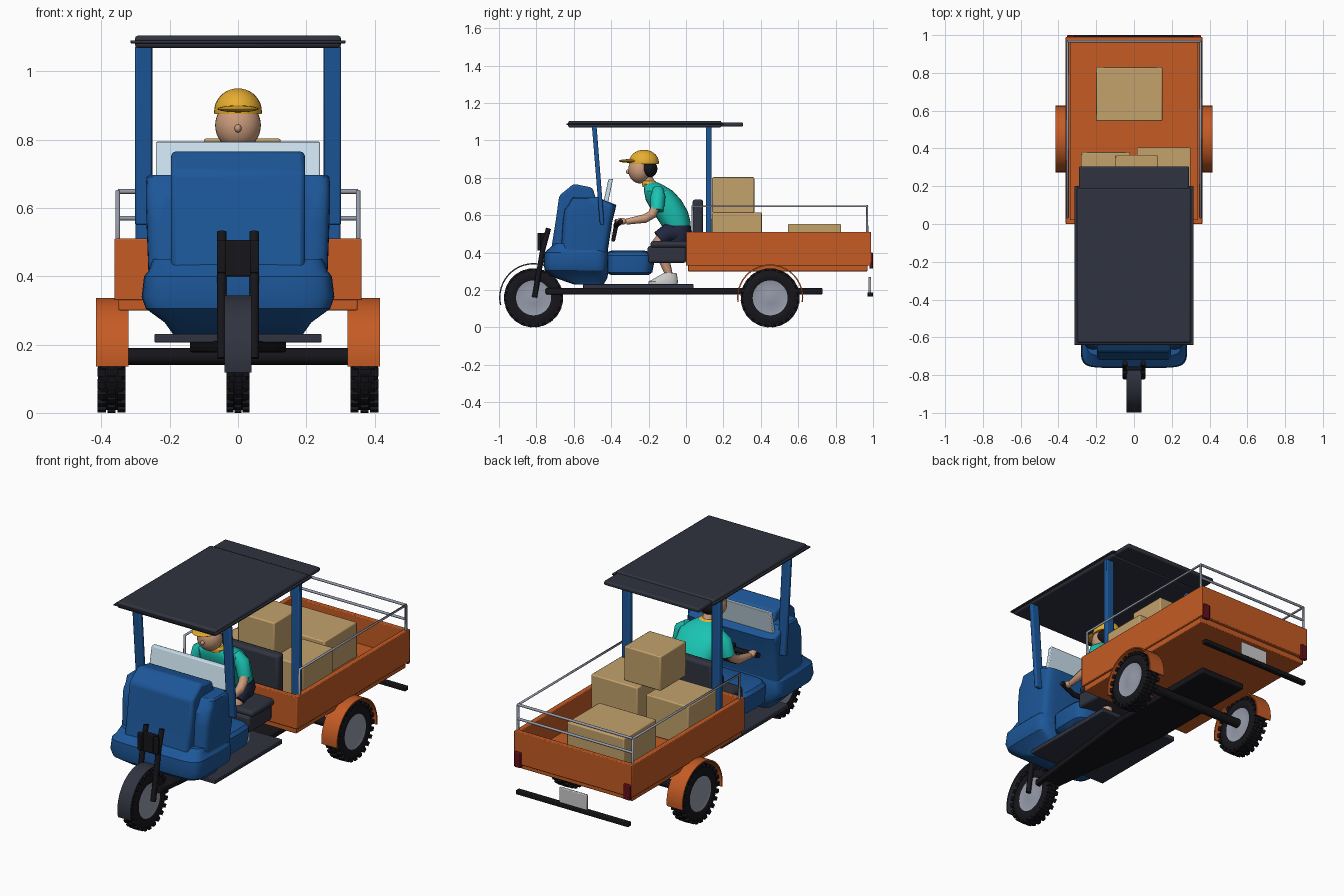
import bpy, bmesh
from math import sin, cos, pi, radians
from mathutils import Matrix, Vector

if "Cube" in bpy.data.objects:
    bpy.data.objects.remove(bpy.data.objects["Cube"])

COL = dict(blue=(.012, .095, .32), orange=(.56, .105, .018), dark=(.03, .033, .05), black=(.008, .008, .011),
           grey=(.3, .33, .4), glass=(.6, .75, .85), card=(.55, .36, .15), skin=(.6, .33, .2),
           teal=(.01, .55, .45), yellow=(.8, .42, .03), navy=(.015, .02, .05), white=(.85, .85, .85), red=(.13, .005, .01))
MATS = {}
for k, c in COL.items():
    MATS[k] = bpy.data.materials.new(k)
    MATS[k].diffuse_color = (*c, 1)


def add(name, bm, col, bevel=0, segs=2):
    bmesh.ops.recalc_face_normals(bm, faces=bm.faces)
    me = bpy.data.meshes.new(name)
    bm.to_mesh(me)
    bm.free()
    me.materials.append(MATS[col])
    ob = bpy.data.objects.new(name, me)
    bpy.context.collection.objects.link(ob)
    if bevel:
        m = ob.modifiers.new("bevel", 'BEVEL')
        m.width, m.segments, m.limit_method = bevel, segs, 'ANGLE'
    return ob


def box(name, x, y, z, col, bevel=.004):
    bm = bmesh.new()
    mid = [(a + b) / 2 for a, b in (x, y, z)]
    bmesh.ops.create_cube(bm, size=1, matrix=Matrix.Translation(mid) @ Matrix.Diagonal((x[1]-x[0], y[1]-y[0], z[1]-z[0], 1)))
    return add(name, bm, col, bevel)


def prism(name, pts, a, b, col, bevel=0, axis='x'):
    """Extrude a yz outline along x, or an xy outline along z."""
    bm = bmesh.new()
    f = (lambda p, t: (t, *p)) if axis == 'x' else (lambda p, t: (*p, t))
    lo, hi = ([bm.verts.new(f(p, t)) for p in pts] for t in (a, b))
    bm.faces.new(lo)
    bm.faces.new(hi)
    for i in range(len(pts)):
        j = (i + 1) % len(pts)
        bm.faces.new((lo[i], lo[j], hi[j], hi[i]))
    return add(name, bm, col, bevel)


def loft(name, secs, col, power=5, n=32, cx=0):
    """Stack rounded sections: (z, half width, y front, y back)."""
    bm = bmesh.new()
    rings = []
    for z, hx, y0, y1 in secs:
        r = []
        for i in range(n):
            c, s = cos(2*pi*i/n), sin(2*pi*i/n)
            px = abs(c)**(2/power) * (1 if c > 0 else -1)
            py = abs(s)**(2/power) * (1 if s > 0 else -1)
            r.append(bm.verts.new((cx + hx*px, (y0+y1)/2 + (y1-y0)/2*py, z)))
        rings.append(r)
    for a, b in zip(rings, rings[1:]):
        for i in range(n):
            bm.faces.new((a[i], a[(i+1) % n], b[(i+1) % n], b[i]))
    bm.faces.new(rings[0])
    bm.faces.new(rings[-1])
    return add(name, bm, col)


def tube(name, pts, r, col, radii=None, res=4):
    cu = bpy.data.curves.new(name, 'CURVE')
    cu.dimensions, cu.bevel_depth, cu.bevel_resolution, cu.use_fill_caps = '3D', r, res, True
    sp = cu.splines.new('POLY')
    sp.points.add(len(pts) - 1)
    for i, p in enumerate(pts):
        sp.points[i].co = (*p, 1)
        sp.points[i].radius = radii[i] / r if radii else 1
    cu.materials.append(MATS[col])
    ob = bpy.data.objects.new(name, cu)
    bpy.context.collection.objects.link(ob)
    return ob


def ball(name, c, s, col, cut=None):
    """Ellipsoid, optionally keeping only the part above height cut."""
    bm = bmesh.new()
    bmesh.ops.create_uvsphere(bm, u_segments=28, v_segments=18, radius=1, matrix=Matrix.Translation(c) @ Matrix.Diagonal((*s, 1)))
    if cut is not None:
        bmesh.ops.bisect_plane(bm, geom=bm.verts[:] + bm.edges[:] + bm.faces[:], plane_co=(0, 0, cut), plane_no=(0, 0, 1), clear_inner=True)
        bmesh.ops.holes_fill(bm, edges=bm.edges)
    return add(name, bm, col)


def lathe(name, prof, c, col, n=40):
    """Revolve (x, radius) points around an x axis through c."""
    bm = bmesh.new()
    vs = [bm.verts.new((c[0]+x, c[1], c[2]+r)) for x, r in prof]
    es = [bm.edges.new(p) for p in zip(vs, vs[1:])]
    bmesh.ops.spin(bm, geom=vs + es, cent=c, axis=(1, 0, 0), angle=2*pi, steps=n, use_duplicate=False)
    bmesh.ops.remove_doubles(bm, verts=bm.verts, dist=1e-5)
    return add(name, bm, col)


def wheel(name, x, y, w):
    c = Vector((x, y, .158))
    lathe(name + "_tyre", [(-w*.8, .09), (-w, .105), (-w, .13), (-w*.75, .148), (0, .151), (w*.75, .148),
                           (w, .13), (w, .105), (w*.8, .09), (-w*.8, .09)], c, 'black')
    lathe(name + "_hub", [(-w*.85, 0), (-w*.85, .03), (-w*.65, .06), (-w*.85, .094), (w*.85, .094),
                          (w*.65, .06), (w*.85, .03), (w*.85, 0)], c, 'grey')
    bm = bmesh.new()
    for i in range(24):
        for s in (-1, 0, 1):
            rot = Matrix.Rotation(2*pi*(i + (.5 if s == 0 else 0))/24, 4, 'X')
            bmesh.ops.create_cube(bm, size=1, matrix=Matrix.Translation(c) @ rot @ Matrix.Translation((s*w*.72, 0, .147 if s else .15))
                                  @ Matrix.Diagonal((w*.6, .021, .02 if s else .016, 1)))
    add(name + "_tread", bm, 'black')


def fender(name, x0, x1, y, r, a0, a1, col):
    ang = [radians(a0 + (a1-a0)*i/24) for i in range(25)]
    pts = [(y + r*cos(a), .16 + r*sin(a)) for a in ang] + [(y + (r-.007)*cos(a), .16 + (r-.007)*sin(a)) for a in reversed(ang)]
    prism(name, pts, x0, x1, col)


# wheels, fenders and chassis
wheel("front_wheel", 0, -.815, .033)
fender("front_fender", -.04, .04, -.815, .184, 70, 193, 'dark')
prism("chassis_plate", [(-.05, -.75), (.05, -.75), (.14, .05), (.14, .73), (-.14, .73), (-.14, .05)], .177, .21, 'black', .005, 'z')
box("footboard", (-.245, .245), (-.55, .04), (.206, .231), 'dark')
tube("rear_axle", [(-.37, .45, .165), (.37, .45, .165)], .025, 'black')
box("rear_bumper", (-.345, .345), (.97, 1), (.165, .188), 'black')
box("number_plate", (-.085, .085), (.975, .99), (.185, .27), 'white')

# cargo bed as an open tub
box("bed_floor", (-.35, .35), (.01, .97), (.3, .36), 'orange')
for s in (-1, 1):
    side = "right" if s > 0 else "left"
    def span(a, b):
        return tuple(sorted((s*a, s*b)))
    box(side + "_bed_wall", span(.335, .362), (0, .99), (.33, .51), 'orange')
    wheel(side + "_rear_wheel", s*.37, .45, .04)
    fender(side + "_rear_fender", *span(.32, .416), .45, .177, -8, 188, 'orange')
    box(side + "_tail_light", span(.315, .355), (.98, 1), (.315, .4), 'red')
    # cargo rail
    tube(side + "_rail", [(s*.352, .035, .5), (s*.352, .035, .648), (s*.352, .968, .648), (s*.352, .968, .5)], .007, 'grey')
    # roof posts
    prism(side + "_front_post", [(-.46, .55), (-.437, .55), (-.478, 1.075), (-.503, 1.075)], *span(.252, .302), 'blue', .006)
    box(side + "_rear_post", span(.25, .3), (.106, .136), (.36, 1.075), 'blue', .006)
    # fork legs
    tube(side + "_fork_leg", [(s*.048, -.81, .16), (s*.048, -.765, .42), (s*.048, -.735, .53)], .014, 'black')
    box(side + "_fork_bracket", span(.035, .062), (-.795, -.775), (.41, .505), 'black')
box("bed_front_wall", (-.36, .36), (0, .025), (.33, .51), 'orange')
box("bed_tailgate", (-.36, .36), (.965, .99), (.33, .51), 'orange')
for z in (.648, .57):
    tube("rear_rail", [(-.352, .968, z), (.352, .968, z)], .007, 'grey')

# cardboard boxes
box("flat_carton", (-.2, .15), (.545, .83), (.36, .553), 'card', .006)
box("left_carton", (-.28, -.02), (.13, .38), (.36, .58), 'card', .006)
box("right_carton", (.015, .3), (.14, .405), (.36, .615), 'card', .006)
box("top_carton", (-.1, .125), (.14, .365), (.612, .803), 'card', .006)

# front cab bodywork
loft("lower_cowl", [(.23, .19, -.6, -.44), (.265, .215, -.7, -.42), (.305, .27, -.755, -.415), (.34, .282, -.762, -.415),
                    (.40, .275, -.758, -.415), (.415, .262, -.74, -.42), (.45, .25, -.7, -.43)], 'blue', 7, 40)
loft("cab_body", [(.40, .262, -.67, -.42), (.56, .268, -.66, -.395), (.63, .27, -.65, -.378), (.655, .27, -.63, -.372),
                  (.69, .268, -.61, -.46), (.697, .26, -.6, -.465)], 'blue', 9, 40)
prism("front_shield", [(-.722, .41), (-.695, .58), (-.678, .705), (-.6, .768), (-.5, .747), (-.46, .62), (-.45, .41)], -.196, .196, 'blue', .014)
box("fork_plate", (-.042, .042), (-.775, -.755), (.4, .506), 'black')
prism("windshield", [(-.45, .63), (-.415, .792), (-.39, .795), (-.425, .625)], -.24, .24, 'glass', .004)
loft("engine_cover", [(.28, .19, -.4, -.2), (.295, .215, -.43, -.18), (.335, .22, -.43, -.172), (.385, .22, -.43, -.172),
                      (.403, .205, -.42, -.19), (.41, .17, -.4, -.22)], 'blue', 5)
# steering bar
tube("steering_bar", [(-.2, -.35, .565), (-.1, -.375, .545), (.1, -.375, .545), (.2, -.35, .565)], .014, 'black')
prism("steering_column", [(-.4, .46), (-.38, .46), (-.355, .575), (-.38, .58)], -.04, .04, 'black', .005)

# seat
box("seat_base", (-.21, .21), (-.205, 0), (.345, .435), 'dark', .012)
box("seat_cushion", (-.22, .22), (-.19, .02), (.425, .462), 'dark', .015)
box("seat_back", (-.22, .22), (.035, .092), (.44, .685), 'dark', .015)

# roof
box("roof_panel", (-.315, .315), (-.64, .2), (1.082, 1.09), 'dark', .002)
box("roof_core", (-.302, .302), (-.63, .19), (1.068, 1.105), 'dark', .01)
box("roof_rear_flap", (-.292, .292), (.17, .305), (1.073, 1.097), 'dark', .008)

# driver body
loft("shirt", [(.51, .10, -.11, .02), (.56, .112, -.14, .025), (.62, .118, -.18, .01), (.68, .125, -.215, -.025),
               (.73, .12, -.225, -.07), (.76, .075, -.225, -.12), (.775, .045, -.22, -.15)], 'teal', 2.5)
loft("collar", [(.752, .055, -.232, -.14), (.768, .056, -.236, -.145), (.782, .04, -.235, -.165)], 'yellow', 2.2)
tube("neck", [(0, -.18, .74), (0, -.225, .82)], .032, 'skin')
loft("shorts_seat", [(.455, .11, -.12, .015), (.5, .118, -.12, .03), (.545, .11, -.12, .025)], 'navy', 2.8)
# driver head
ball("head", (0, -.247, .842), (.067, .062, .072), 'skin')
ball("nose", (0, -.31, .833), (.01, .012, .012), 'skin')
ball("hair", (0, -.208, .848), (.066, .055, .05), 'black')
ball("cap_dome", (0, -.225, .882), (.07, .08, .068), 'yellow', .875)
brim = ball("cap_brim", (0, -.298, .89), (.06, .062, .01), 'yellow')
for s in (-1, 1):
    side = "right" if s > 0 else "left"
    tube(side + "_sleeve", [(s*.09, -.15, .735), (s*.13, -.15, .7), (s*.15, -.155, .625)], .035, 'teal', [.03, .04, .036])
    tube(side + "_arm", [(s*.148, -.155, .66), (s*.158, -.18, .605), (s*.165, -.22, .582), (s*.165, -.32, .565)], .025, 'skin', [.025, .025, .024, .016])
    ball(side + "_hand", (s*.165, -.345, .567), (.022, .03, .018), 'skin')
    tube(side + "_shorts_leg", [(s*.06, -.02, .5), (s*.085, -.1, .505), (s*.09, -.145, .475)], .042, 'navy', [.05, .05, .042])
    tube(side + "_leg", [(s*.09, -.12, .49), (s*.092, -.145, .455), (s*.092, -.13, .4), (s*.092, -.09, .28)], .03, 'skin', [.03, .036, .034, .02])
    loft(side + "_shoe", [(.231, .034, -.2, -.045), (.245, .036, -.2, -.043), (.262, .032, -.17, -.045), (.29, .025, -.12, -.05)], 'white', 2.3, 24, s*.092)

# smooth shading with crisp edges
for ob in bpy.context.scene.objects:
    if ob.type == 'MESH':
        ob.select_set(True)
        bpy.context.view_layer.objects.active = ob
bpy.ops.object.shade_smooth_by_angle()

for m in bpy.data.materials:
    if m.users and not m.is_grease_pencil:
        m.use_nodes = True
        m.node_tree.nodes["Principled BSDF"].inputs["Base Color"].default_value = m.diffuse_color
